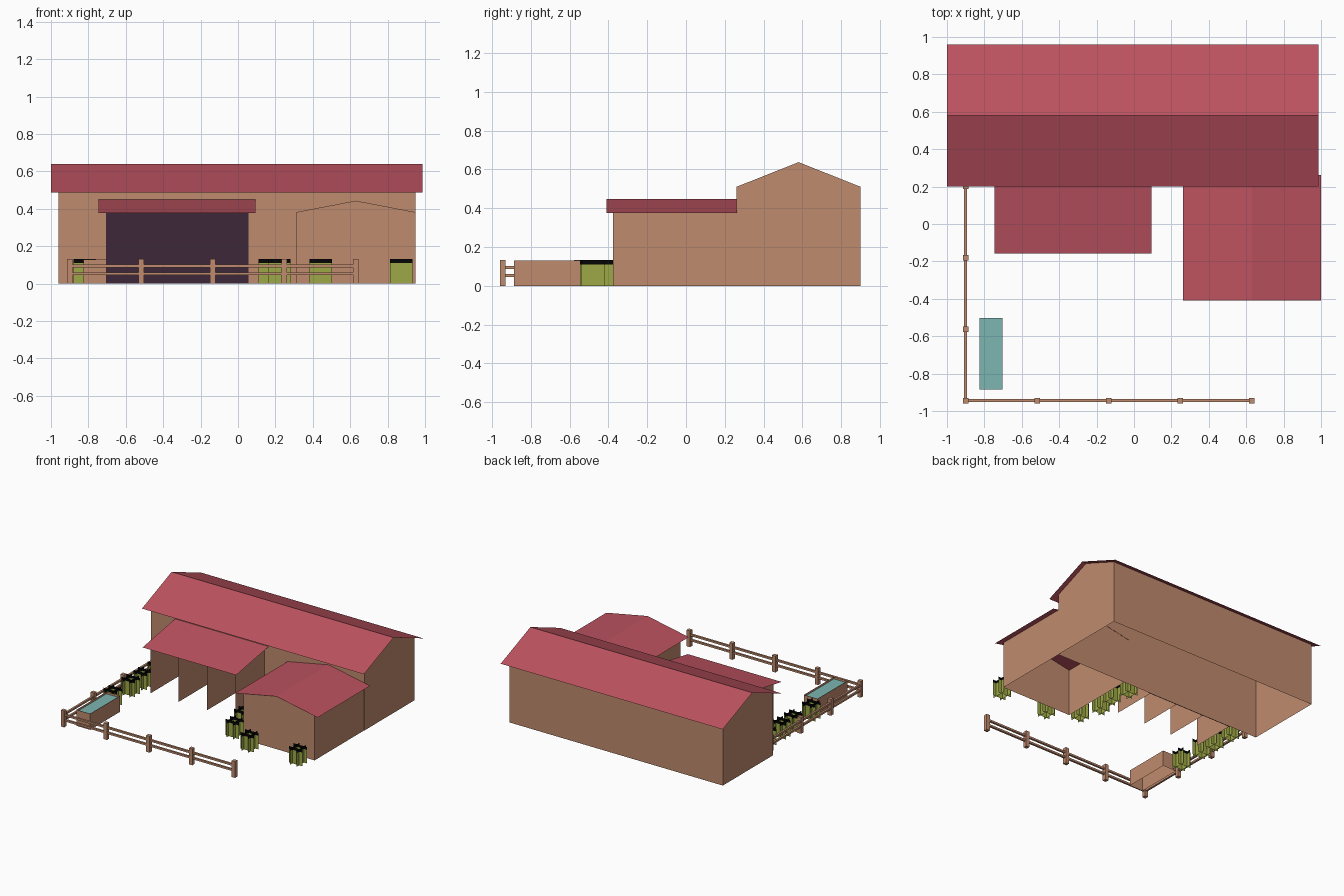
import bpy, math

if "Cube" in bpy.data.objects:
    bpy.data.objects.remove(bpy.data.objects["Cube"])

def lin(c):
    c /= 255
    return c / 12.92 if c <= 0.04045 else ((c + 0.055) / 1.055) ** 2.4

def material(name, r, g, b):
    m = bpy.data.materials.new(name)
    m.diffuse_color = (lin(r), lin(g), lin(b), 1)
    m.use_nodes = True
    m.node_tree.nodes["Principled BSDF"].inputs["Base Color"].default_value = m.diffuse_color
    return m

WOOD = material("brown wood", 192, 139, 110)
ROOF = material("red roof", 188, 82, 95)
DARK = material("dark stable interior", 62, 39, 57)
WATER = material("water", 124, 182, 178)
GREEN = material("grass green", 158, 168, 70)
BLACK = material("black tips", 5, 5, 5)

def make(name, verts, faces, mats, idx=None):
    me = bpy.data.meshes.new(name)
    me.from_pydata(verts, [], faces)
    for m in mats:
        me.materials.append(m)
    if idx:
        me.polygons.foreach_set("material_index", idx)
    me.update()
    ob = bpy.data.objects.new(name, me)
    bpy.context.collection.objects.link(ob)
    return ob

def box(name, x0, x1, y0, y1, z0, z1, mat, ends=True):
    """Box; without ends it is just four walls."""
    v = [(x, y, z) for z in (z0, z1) for x, y in ((x0, y0), (x1, y0), (x1, y1), (x0, y1))]
    f = [(0, 1, 5, 4), (1, 2, 6, 5), (2, 3, 7, 6), (3, 0, 4, 7)]
    return make(name, v, f + ([(3, 2, 1, 0), (4, 5, 6, 7)] if ends else []), [mat])

def gable_walls(name, a0, a1, b0, b1, eave, ridge, along_x, back=True):
    """Open-bottomed walls with gable ends: profile across a, extruded along b."""
    prof = [(a0, 0), (a1, 0), (a1, eave), ((a0 + a1) / 2, ridge), (a0, eave)]
    v = [(b, a, z) if along_x else (a, b, z) for b in (b0, b1) for a, z in prof]
    f = [(4, 3, 2, 1, 0), (1, 2, 7, 6), (4, 0, 5, 9)]
    if back:
        f.append((5, 6, 7, 8, 9))
    if not along_x:
        f = [t[::-1] for t in f]
    return make(name, v, f, [WOOD])

def sheet_roof(name, prof, b0, b1, along_x):
    """Thin roof sheet following a profile of (across, height) points."""
    v = [(b, a, z) if along_x else (a, b, z) for b in (b0, b1) for a, z in prof]
    n = len(prof)
    f = [(i, i + n, i + n + 1, i + 1) for i in range(n - 1)]
    if not along_x:
        f = [t[::-1] for t in f]
    return make(name, v, f, [ROOF])

# Main barn and roof
gable_walls("barn_walls", 0.26, 0.90, -0.96, 0.95, 0.51, 0.637, True)
sheet_roof("barn_roof", [(0.2, 0.488), (0.58, 0.64), (0.96, 0.488)], -1.0, 0.987, True)

# Side annex and roof
gable_walls("annex_walls", 0.312, 0.948, -0.375, 0.26, 0.382, 0.443, False, back=False)
sheet_roof("annex_roof", [(0.262, 0.374), (0.631, 0.446), (1.0, 0.374)], -0.41, 0.262, False)

# Stable awning, dark back wall and dividers
sheet_roof("awning_roof", [(-0.157, 0.378), (0.26, 0.45)], -0.745, 0.093, True)
box("stable_back", -0.705, 0.057, 0.255, 0.259, 0.0, 0.445, DARK)
for i in range(4):
    x = -0.705 + i * 0.762 / 3
    make("stall_divider", [(x, -0.115, 0), (x, 0.26, 0), (x, 0.26, 0.448), (x, -0.115, 0.383)],
         [(0, 1, 2, 3)], [WOOD])

# Fence posts and rails
posts = [(-0.9 + i * 0.3825, -0.944) for i in range(5)] + [(-0.9, -0.562 + i * 0.382) for i in range(3)]
for x, y in posts:
    box("fence_post", x - 0.015, x + 0.015, y - 0.015, y + 0.015, 0, 0.132, WOOD)
for z in (0.045, 0.087):
    box("front_rail", -0.9, 0.63, -0.952, -0.936, z, z + 0.015, WOOD)
    box("left_rail", -0.908, -0.892, -0.944, 0.2, z, z + 0.015, WOOD)

# Water trough: open walls with a water surface
box("trough", -0.826, -0.704, -0.885, -0.502, 0, 0.13, WOOD, ends=False)
make("trough_water", [(-0.826, -0.885, 0.113), (-0.704, -0.885, 0.113), (-0.704, -0.502, 0.113),
                      (-0.826, -0.502, 0.113)], [(0, 1, 2, 3)], [WATER])

# Grass tufts: four upright sheets in a hash pattern with dark tips
def tuft(cx, cy, r=0.06):
    v, f, idx = [], [], []
    for off in (-r / 2, r / 2):
        for dx, dy, ox, oy in ((r, 0, 0, off), (0, r, off, 0)):
            k = len(v)
            for z in (0, 0.11, 0.132):
                v += [(cx + ox - dx, cy + oy - dy, z), (cx + ox + dx, cy + oy + dy, z)]
            f += [(k, k + 1, k + 3, k + 2), (k + 2, k + 3, k + 5, k + 4)]
            idx += [0, 1]
    make("grass_tuft", v, f, [GREEN, BLACK], idx)

for x, y in ((-0.82, -0.43), (-0.82, -0.2), (-0.82, -0.05), (-0.82, 0.13),
             (0.22, -0.36), (0.17, -0.18), (0.2, -0.02), (0.17, 0.14),
             (0.443, -0.485), (0.874, -0.48)):
    tuft(x, y)
